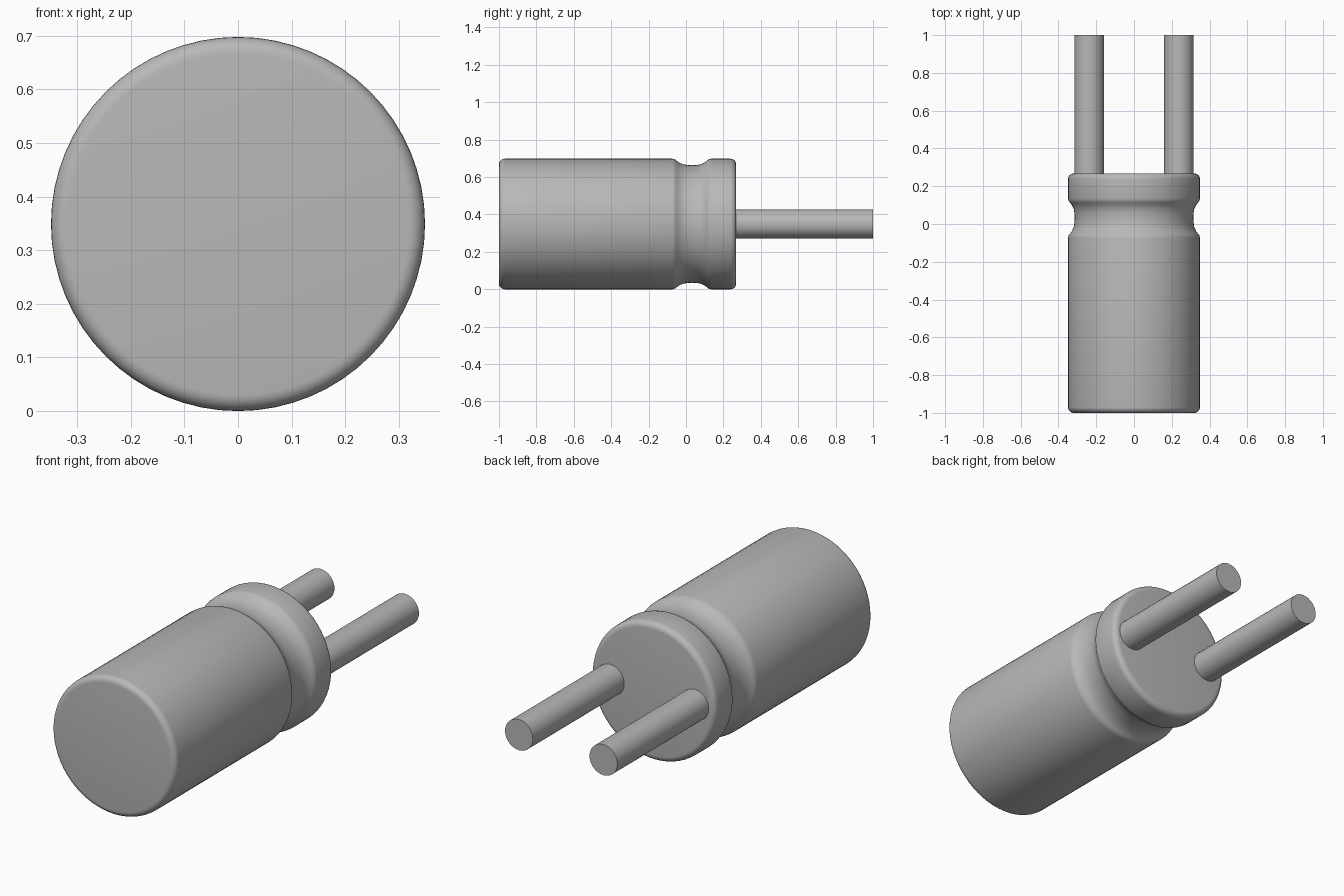
import bpy, bmesh, math

if "Cube" in bpy.data.objects:
    bpy.data.objects.remove(bpy.data.objects["Cube"])

R = 0.349          # can radius, also the height of its axis
BEVEL = 0.03       # rounding of the can's end edges

grey = bpy.data.materials.new("dark_grey")
grey.diffuse_color = (0.48, 0.48, 0.48, 1)
grey.use_nodes = True
grey.node_tree.nodes["Principled BSDF"].inputs["Base Color"].default_value = grey.diffuse_color


def lathe(name, profile, x=0.0, sides=64):
    """Revolve (y, radius) points about a horizontal axis along y, with flat end caps."""
    bm = bmesh.new()
    rings = []
    for y, r in profile:
        rings.append([bm.verts.new((r * math.cos(2 * math.pi * i / sides), y,
                                    r * math.sin(2 * math.pi * i / sides)))
                      for i in range(sides)])
    for a, b in zip(rings, rings[1:]):
        for i in range(sides):
            j = (i + 1) % sides
            bm.faces.new((a[i], a[j], b[j], b[i]))
    bm.faces.new(rings[0])
    bm.faces.new(rings[-1])
    bmesh.ops.recalc_face_normals(bm, faces=bm.faces)
    mesh = bpy.data.meshes.new(name)
    bm.to_mesh(mesh)
    bm.free()
    mesh.materials.append(grey)
    ob = bpy.data.objects.new(name, mesh)
    ob.location = (x, 0, R)
    bpy.context.collection.objects.link(ob)
    bpy.ops.object.select_all(action='DESELECT')
    ob.select_set(True)
    bpy.context.view_layer.objects.active = ob
    bpy.ops.object.shade_smooth_by_angle(angle=math.radians(35))


# Quarter-round end edge as (distance from the end face, radius)
corner = [(BEVEL * (1 - math.cos(t)), R - BEVEL * (1 - math.sin(t)))
          for t in (math.pi / 2 * k / 6 for k in range(7))]

# Can: rounded ends and a crimped groove near the lead end
groove = [(-0.072, R), (-0.06, 0.346), (-0.05, 0.338), (-0.038, 0.329),
          (-0.015, 0.319), (0.01, 0.315), (0.033, 0.314), (0.056, 0.315),
          (0.08, 0.319), (0.1, 0.329), (0.112, 0.338), (0.122, 0.346), (0.134, R)]
front = [(-1 + d, r) for d, r in corner]
back = [(0.268 - d, r) for d, r in reversed(corner)]
lathe("can", front + groove + back)

# Two wire leads
for side, x in (("left", -0.237), ("right", 0.237)):
    lathe(f"{side}_lead", [(0.25, 0.078), (1.0, 0.078)], x, 32)
